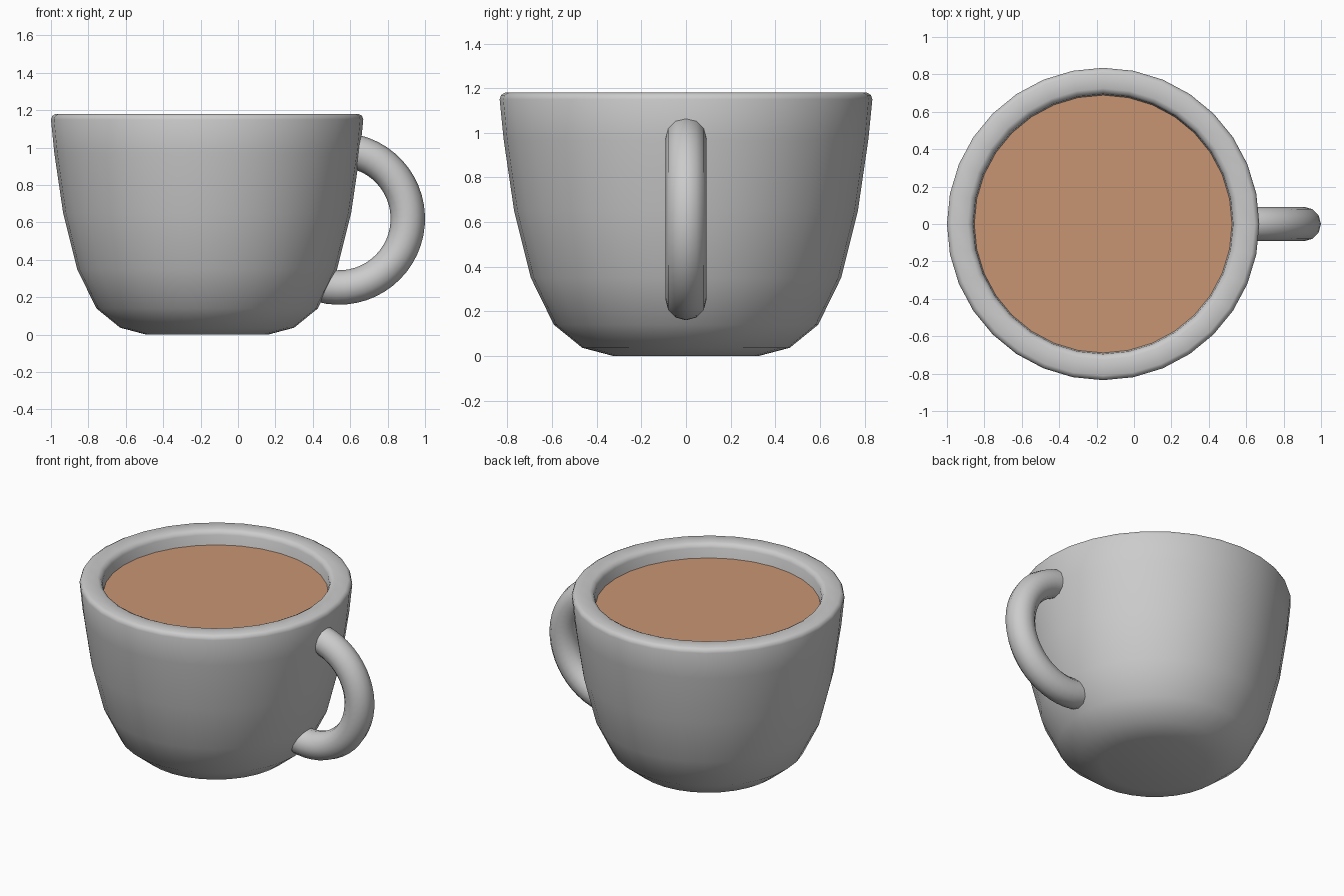
import bpy
import math

if "Cube" in bpy.data.objects:
    bpy.data.objects.remove(bpy.data.objects["Cube"])

CX = -0.165      # cup axis
SEG = 32


def make_object(name, verts, faces, color=None):
    mesh = bpy.data.meshes.new(name)
    mesh.from_pydata(verts, [], faces)
    mesh.update()
    obj = bpy.data.objects.new(name, mesh)
    bpy.context.collection.objects.link(obj)
    for p in mesh.polygons:
        p.use_smooth = True
    if color:
        mat = bpy.data.materials.new(name + "_material")
        mat.diffuse_color = color
        mat.use_nodes = True
        mat.node_tree.nodes["Principled BSDF"].inputs["Base Color"].default_value = mat.diffuse_color
        mesh.materials.append(mat)
    return obj


def lathe(name, profile):
    """Revolve (radius, z) points around the cup axis; both ends are poles."""
    verts = [(CX, 0, profile[0][1])]
    for r, z in profile[1:-1]:
        for i in range(SEG):
            a = 2 * math.pi * i / SEG
            verts.append((CX + r * math.cos(a), r * math.sin(a), z))
    verts.append((CX, 0, profile[-1][1]))
    rings, last = len(profile) - 2, len(verts) - 1
    faces = []
    for i in range(SEG):
        j = (i + 1) % SEG
        faces.append((0, 1 + j, 1 + i))
        for k in range(rings - 1):
            a, b = 1 + k * SEG, 1 + (k + 1) * SEG
            faces.append((a + i, a + j, b + j, b + i))
        e = 1 + (rings - 1) * SEG
        faces.append((e + i, e + j, last))
    return make_object(name, verts, faces)


def arc_tube(name, cx, cz, major, minor, start, end, steps, sides):
    """Round tube swept along an arc in the xz plane, with capped ends."""
    verts, faces = [], []
    for s in range(steps + 1):
        t = math.radians(start + (end - start) * s / steps)
        for k in range(sides):
            p = 2 * math.pi * k / sides
            r = major + minor * math.cos(p)
            verts.append((cx + r * math.cos(t), minor * math.sin(p), cz + r * math.sin(t)))
    for s in range(steps):
        for k in range(sides):
            m = (k + 1) % sides
            a, b = s * sides, (s + 1) * sides
            faces.append((a + k, b + k, b + m, a + m))
    faces.append(tuple(range(sides)))
    faces.append(tuple(reversed(range(steps * sides, (steps + 1) * sides))))
    return make_object(name, verts, faces)


# Cup: outer wall, rounded rim, inner wall and floor
lathe("cup", [
    (0, 0), (0.325, 0.0), (0.465, 0.037), (0.592, 0.14), (0.695, 0.35),
    (0.77, 0.65), (0.817, 0.97), (0.835, 1.15), (0.828, 1.17), (0.81, 1.18),
    (0.725, 1.18), (0.705, 1.17), (0.695, 1.15), (0.68, 0.97), (0.635, 0.65),
    (0.57, 0.38), (0.47, 0.22), (0.32, 0.15), (0, 0.15)])

# Handle: arc whose ends are buried in the cup wall
arc_tube("handle", 0.54, 0.62, 0.368, 0.092, -112, 90, 30, 12)

# Drink surface just under the rim
drink = [(CX + 0.689 * math.cos(2 * math.pi * i / SEG),
          0.689 * math.sin(2 * math.pi * i / SEG), 1.085) for i in range(SEG)]
make_object("drink", drink, [tuple(range(SEG))], (0.58, 0.30, 0.17, 1))
